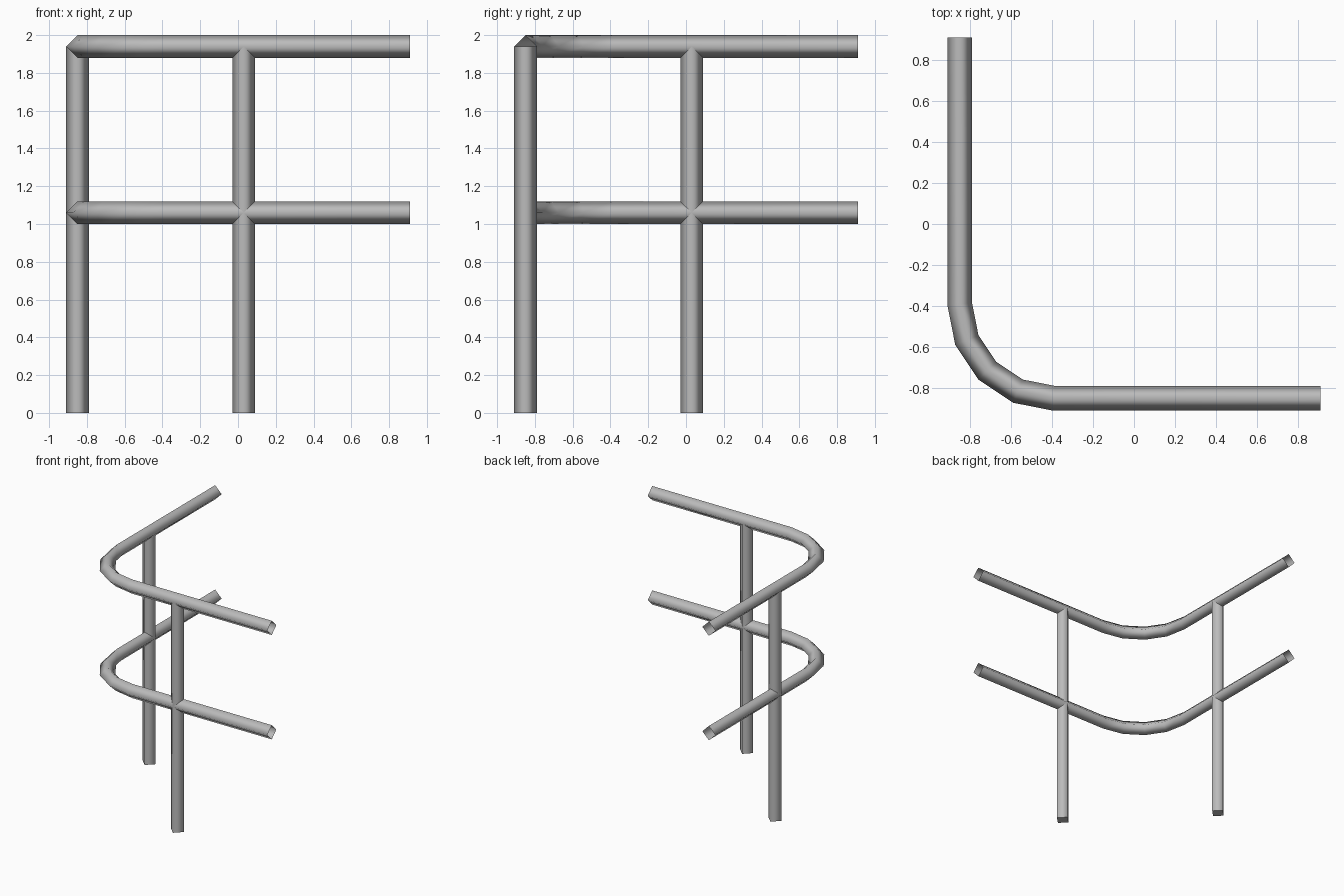
import bpy, bmesh, math
from mathutils import Vector

cube = bpy.data.objects.get("Cube")
if cube:
    bpy.data.objects.remove(cube, do_unlink=True)

R = 0.06           # pipe radius
OFF = 0.85         # distance of both runs from the centre
END = 0.91
BEND = 0.39        # centre of the corner bend
LOW, HIGH = 1.06, 1.94

steel = bpy.data.materials.new("grey_steel")
steel.use_nodes = True
colour = (0.5, 0.5, 0.5, 1)
steel.diffuse_color = colour
steel.node_tree.nodes["Principled BSDF"].inputs["Base Color"].default_value = colour


def pipe(name, path, up, capped=False):
    """Sweep a smooth four-sided section along a path, mitred at each bend."""
    bm = bmesh.new()
    rings = []
    for i, p in enumerate(path):
        before = (p - path[i - 1]).normalized() if i else None
        after = (path[i + 1] - p).normalized() if i < len(path) - 1 else None
        a, b = before or after, after or before
        tangent = (a + b).normalized()
        side = tangent.cross(up) / tangent.dot(a)
        rings.append([bm.verts.new(p + R * d) for d in (side, up, -side, -up)])
    for r, s in zip(rings, rings[1:]):
        for k in range(4):
            n = (k + 1) % 4
            bm.faces.new((r[k], r[n], s[n], s[k])).smooth = True
    if capped:
        for ring in (rings[0], rings[-1]):
            cap = bm.faces.new(ring)
            for e in cap.edges:
                e.smooth = False
    bmesh.ops.recalc_face_normals(bm, faces=bm.faces)
    # Open tubes: make sure the walls face outwards
    bm.faces.ensure_lookup_table()
    f = bm.faces[0]
    f.normal_update()
    axis_mid = (path[0] + path[1]) / 2
    if f.normal.dot(f.calc_center_median() - axis_mid) < 0:
        bmesh.ops.reverse_faces(bm, faces=bm.faces)
    mesh = bpy.data.meshes.new(name)
    bm.to_mesh(mesh)
    bm.free()
    mesh.materials.append(steel)
    obj = bpy.data.objects.new(name, mesh)
    bpy.context.collection.objects.link(obj)
    return obj


# Rails: two straight runs joined by a four-segment corner bend, ends open
def rail(name, z):
    r = OFF - BEND
    path = [Vector((END, -OFF, z))]
    for i in range(5):
        t = i * math.pi / 8
        path.append(Vector((-BEND - r * math.sin(t), -BEND - r * math.cos(t), z)))
    path.append(Vector((-OFF, END, z)))
    return pipe(name, path, Vector((0, 0, 1)))


rail("lower_rail", LOW)
rail("upper_rail", HIGH)

# Posts: one in the middle of each run, ending inside the upper rail
for name, x, y in (("front_post", 0.03, -OFF), ("side_post", -OFF, 0.03)):
    pipe(name, [Vector((x, y, 0)), Vector((x, y, HIGH))], Vector((0, 1, 0)), capped=True)
